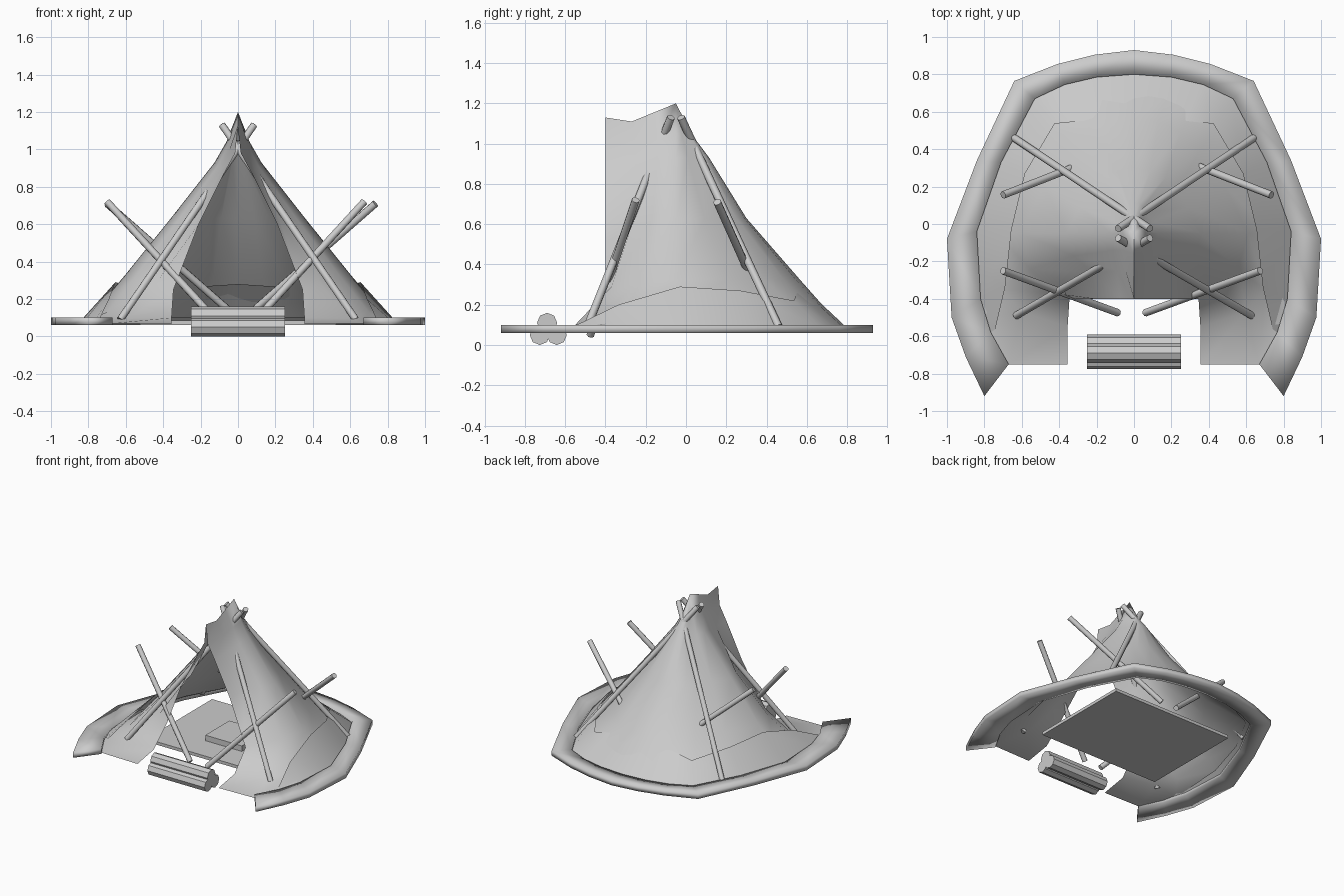
import bpy, bmesh, math
from mathutils import Vector

if "Cube" in bpy.data.objects:
    bpy.data.objects.remove(bpy.data.objects["Cube"])


def make_object(name, verts, faces, angle=None, recalc=False):
    bm = bmesh.new()
    vs = [bm.verts.new(v) for v in verts]
    for f in faces:
        bm.faces.new([vs[i] for i in f])
    bmesh.ops.remove_doubles(bm, verts=bm.verts, dist=0.0005)
    if recalc:
        bmesh.ops.recalc_face_normals(bm, faces=bm.faces)
    me = bpy.data.meshes.new(name)
    bm.to_mesh(me)
    bm.free()
    ob = bpy.data.objects.new(name, me)
    bpy.context.collection.objects.link(ob)
    if angle is not None:
        bpy.context.view_layer.objects.active = ob
        bpy.ops.object.select_all(action='DESELECT')
        ob.select_set(True)
        bpy.ops.object.shade_smooth_by_angle(angle=math.radians(angle))
    return ob


def mirrored(half):
    """Half path from back centre to front right -> full path left to right."""
    return [(-p[0],) + tuple(p[1:]) for p in reversed(half[1:])] + list(half)


def loft(name, rows, closed=False, **kw):
    n = len(rows[0])
    verts = [p for r in rows for p in r]
    faces = []
    m = len(rows)
    for i in range(m if closed else m - 1):
        k = (i + 1) % m
        for j in range(n - 1):
            faces.append((i * n + j + 1, i * n + j, k * n + j, k * n + j + 1))
    if closed:
        faces += [[i * n for i in range(m)], [i * n + n - 1 for i in range(m)]]
    return make_object(name, verts, faces, **kw)


def pole(name, a, b, r=0.02, sides=8, angle=50):
    a, b = Vector(a), Vector(b)
    d = b - a
    bpy.ops.mesh.primitive_cylinder_add(vertices=sides, radius=r, depth=d.length,
                                        location=(a + b) / 2,
                                        rotation=d.to_track_quat('Z', 'Y').to_euler())
    ob = bpy.context.object
    ob.name = name
    bpy.ops.object.shade_smooth_by_angle(angle=math.radians(angle))
    return ob


def slab(name, center, size):
    bpy.ops.mesh.primitive_cube_add(size=1, location=center)
    ob = bpy.context.object
    ob.name = name
    ob.scale = size


# Tent cloth: rows from hem to ridge, half path back centre -> front edge
hem = [(0, .765, .1), (.2, .75, .1), (.36, .705, .1), (.52, .63, .1), (.69, .32, .1),
       (.80, -.05, .1), (.81, -.50, .085), (.67, -.75, .07), (.355, -.75, .065)]
low = [(0, .57, .32), (.13, .55, .32), (.25, .49, .32), (.35, .385, .33), (.48, .21, .33),
       (.61, -.05, .32), (.555, -.24, .31), (.435, -.37, .29), (.345, -.40, .25)]
mid = [(0, .30, .63), (.09, .29, .63), (.17, .25, .63), (.225, .18, .63), (.29, .09, .63),
       (.36, -.05, .63), (.32, -.17, .62), (.225, -.26, .62), (.21, -.40, .60)]
high = [(0, .115, .93), (.03, .11, .93), (.05, .09, .93), (.06, .06, .93), (.10, .01, .93),
        (.125, -.05, .93), (.11, -.14, .91), (.09, -.25, .89), (.075, -.40, .87)]
neck = [(x * (.5 if y > -.3 else .2), y * .5 - .025 if y > -.1 else y, z + .11)
        for x, y, z in high]
ridge = [(0, -.05, 1.2)] * 6 + [(0, -.16, 1.155), (0, -.27, 1.11), (0, -.40, 1.13)]
# the cloth flattens out onto the ground at the entrance
toe = [Vector(a).lerp(Vector(b), .35)[:] for a, b in zip(hem[:6], low)]
toe += [(.70, -.35, .13), (.60, -.47, .095), (.355, -.55, .10)]
loft("tent_cloth", [mirrored(r) for r in (hem, toe, low, mid, high, neck, ridge)], angle=60)

# Ground rim around the hem
outer = [(0, .93), (.21, .905), (.41, .855), (.64, .765), (.84, .34), (1.0, -.08),
         (.975, -.50), (.90, -.71), (.80, -.92)]
inner = [(0, .80), (.20, .785), (.37, .745), (.53, .67), (.71, .33), (.84, -.04),
         (.82, -.40), (.765, -.58), (.67, -.75)]


def at(path, z):
    return mirrored([(x, y, z) for x, y in path])


loft("ground_rim", [at(outer, .06), at(outer, .10), at(inner, .10), at(inner, .06)],
     closed=True, angle=180, recalc=True)

# Inner lining standing on the rim
heights = (.28, .27, .26, .22, .27, .29, .20, .09)
shrink = (.74, .74, .74, .80, .82, .78, .84, .97)
band_top = [(x * s, y * s, z) for (x, y), z, s in zip(inner, heights, shrink)]
band_low = [(x, y, .085) for x, y in inner[:8]]
loft("inner_lining", [mirrored(band_top), mirrored(band_low)], angle=60)

# Floor board and low step inside
slab("floor_board", (0, .015, .072), (1.05, .82, .024))
slab("floor_step", (0, -.03, .105), (.32, .30, .045))

# Poles: long supports crossing at the apex and short bracing poles
for s, side in ((1, "right"), (-1, "left")):
    front_x, back_x = (.675, .735) if s > 0 else (.70, .70)
    for name, a, b in (
            ("back_pole", (.64, .46, .09), (-.085, -.025, 1.13)),
            ("front_pole", (.63, -.49, .09), (-.085, -.075, 1.13)),
            ("front_brace", (front_x, -.25, .72), (front_x - .615, -.475, .05)),
            ("back_brace", (back_x, .155, .71), (back_x - .65, .41, .14))):
        pole(f"{name}_{side}", (a[0] * s, *a[1:]), (b[0] * s, *b[1:]))

# Stacked logs by the entrance
for i, (y, z) in enumerate([(-.69, .11), (-.726, .05), (-.642, .05)]):
    pole(f"log_{i + 1}", (-.25, y, z), (.25, y, z), r=.05, angle=30)
